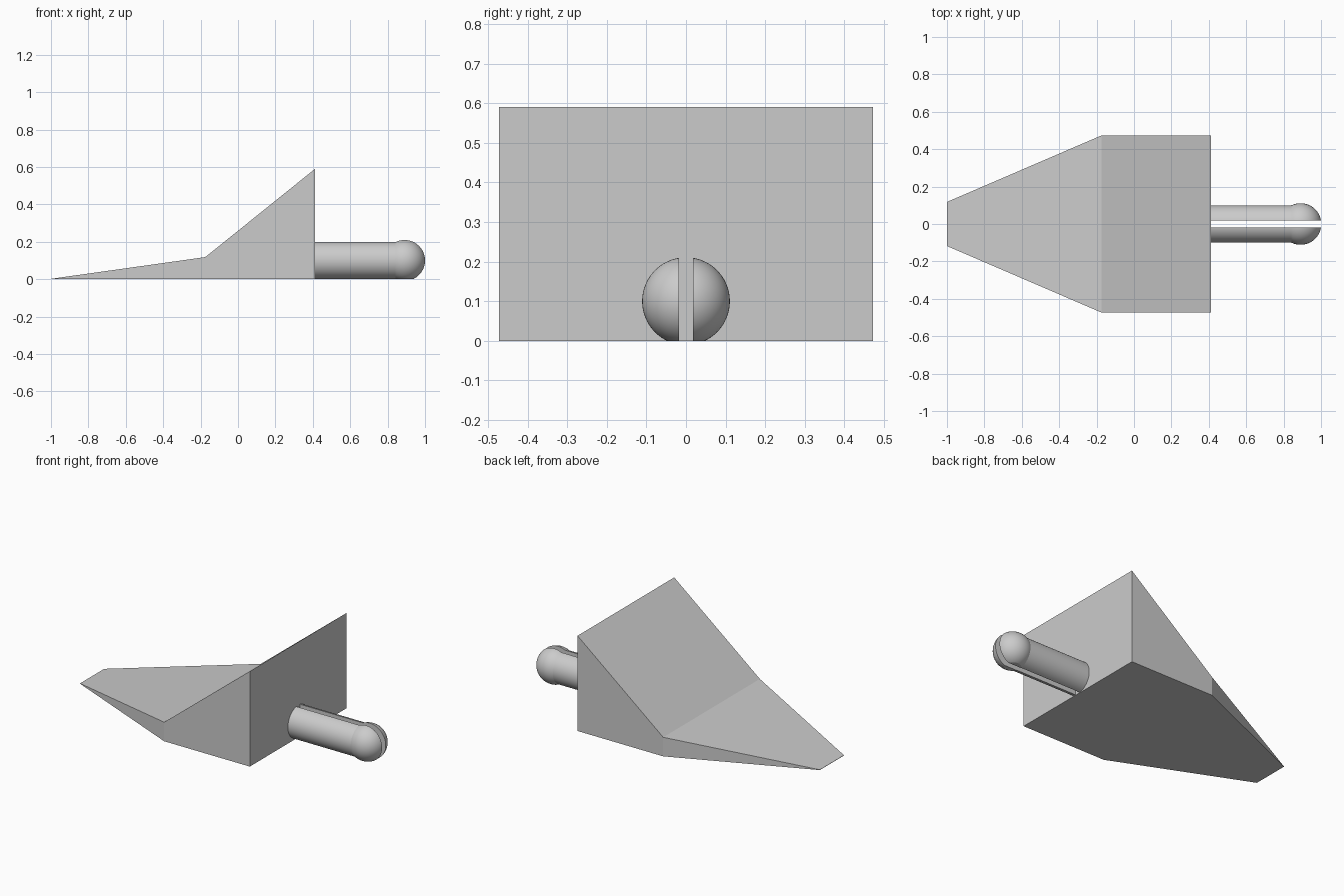
import bpy
import bmesh
from math import asin, cos, pi, sin, sqrt, radians

cube = bpy.data.objects.get("Cube")
if cube:
    bpy.data.objects.remove(cube, do_unlink=True)

# Single grey material
grey = bpy.data.materials.new("plain grey")
grey.use_nodes = True
colour = (0.6, 0.6, 0.6, 1)
grey.diffuse_color = colour
grey.node_tree.nodes["Principled BSDF"].inputs["Base Color"].default_value = colour


def make_object(name, bm):
    bmesh.ops.recalc_face_normals(bm, faces=bm.faces)
    mesh = bpy.data.meshes.new(name)
    bm.to_mesh(mesh)
    bm.free()
    mesh.materials.append(grey)
    obj = bpy.data.objects.new(name, mesh)
    bpy.context.collection.objects.link(obj)
    return obj


WALL = 0.412

# Wedge: cross-sections of x, half width and height, from tip to back wall
bm = bmesh.new()
rings = []
for x, w, h in [(-1, 0.118, 0.002), (-0.175, 0.473, 0.118), (WALL, 0.473, 0.59)]:
    corners = [(x, -w, 0), (x, w, 0), (x, w, h), (x, -w, h)]
    rings.append([bm.verts.new(c) for c in corners])
for a, b in zip(rings, rings[1:]):
    for i in range(4):
        j = (i + 1) % 4
        bm.faces.new((a[i], a[j], b[j], b[i]))
bm.faces.new(rings[0])
bm.faces.new(rings[-1])
make_object("wedge_body", bm)

# Peg: shaft with a ball end, revolved about its long axis
SHAFT, BALL, SLOT = 0.1, 0.111, 0.018
ball_x = 1.0 - sqrt(BALL**2 - SLOT**2)
start = pi - asin(SHAFT / BALL)
profile = [(WALL, 0), (WALL, SHAFT)]
steps = 20
for i in range(steps + 1):
    a = start * (1 - i / steps)
    profile.append((ball_x + BALL * cos(a), BALL * sin(a)))

bm = bmesh.new()
verts = [bm.verts.new((x, 0, r + SHAFT)) for x, r in profile]
edges = [bm.edges.new(pair) for pair in zip(verts, verts[1:])]
bmesh.ops.spin(bm, geom=verts + edges, cent=(0, 0, SHAFT), axis=(1, 0, 0),
               angle=2 * pi, steps=64, use_duplicate=False)
bmesh.ops.remove_doubles(bm, verts=bm.verts, dist=1e-5)


def cut(point, normal, clear):
    return bmesh.ops.bisect_plane(
        bm, geom=bm.verts[:] + bm.edges[:] + bm.faces[:], dist=1e-5,
        plane_co=point, plane_no=normal, clear_inner=clear)


# Flatten the underside of the ball onto the ground
cut((0, 0, 0), (0, 0, 1), False)
for v in bm.verts:
    v.co.z = max(v.co.z, 0)

# Keep one side of the slot, close its flat face and mirror it
cut((0, SLOT, 0), (0, 1, 0), True)
rim = [e for e in bm.edges if e.is_boundary]
bmesh.ops.holes_fill(bm, edges=rim, sides=0)
peg = make_object("slotted_peg", bm)
peg.modifiers.new("mirror_half", 'MIRROR').use_axis = (False, True, False)

bpy.ops.object.select_all(action='DESELECT')
peg.select_set(True)
bpy.context.view_layer.objects.active = peg
bpy.ops.object.shade_smooth_by_angle(angle=radians(20))
